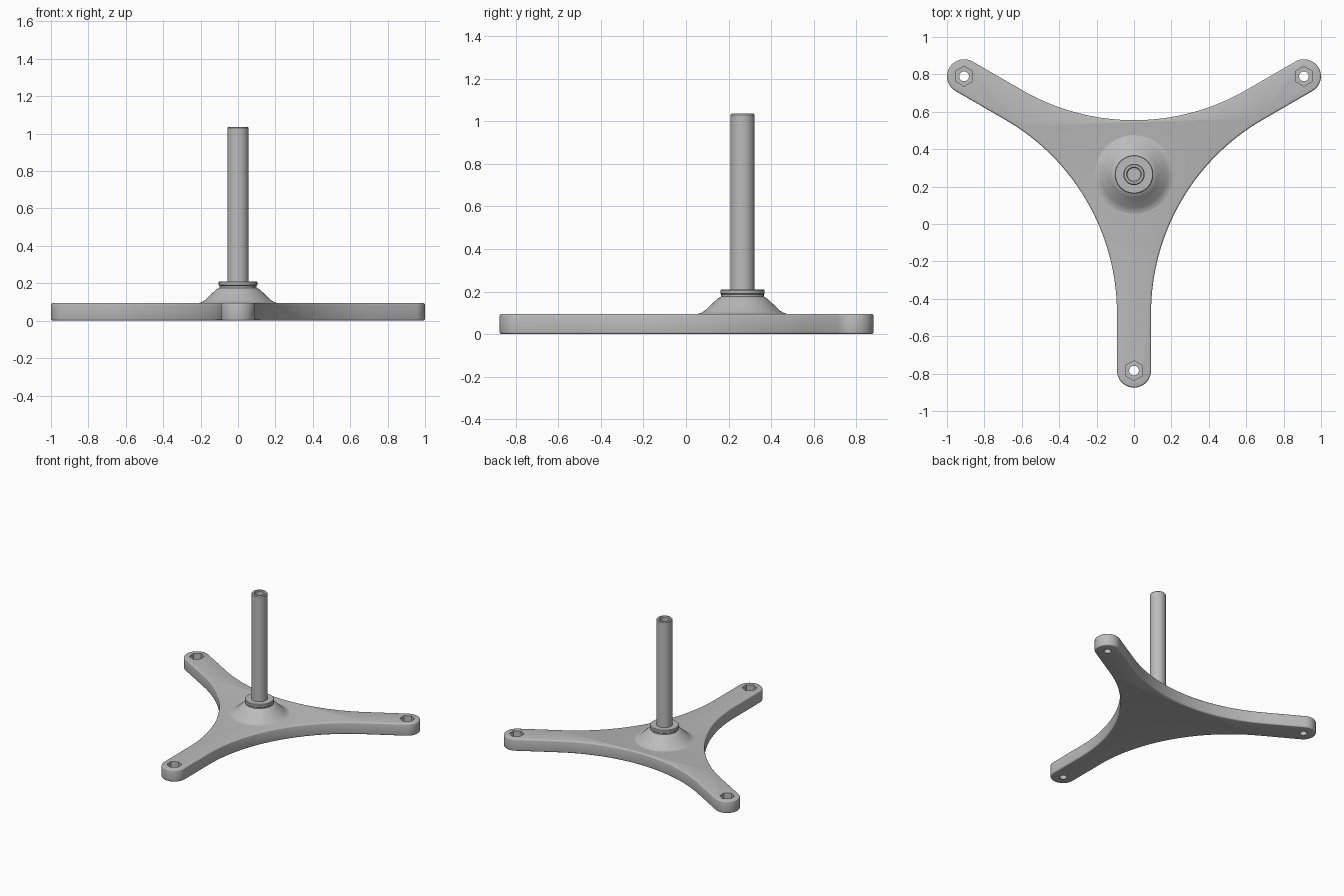
import bpy, bmesh
from math import sin, cos, pi, radians
from mathutils import Matrix, Vector

if "Cube" in bpy.data.objects:
    bpy.data.objects.remove(bpy.data.objects["Cube"])

HUB = Vector((0, 0.265, 0))
REACH, HALF, WAIST, TOP = 1.049, 0.091, 0.29, 0.095
ARMS = [radians(a) for a in (30, 150, 270)]

grey = bpy.data.materials.new("satin grey")
grey.use_nodes = True
grey.diffuse_color = (0.5, 0.5, 0.5, 1)
grey.node_tree.nodes["Principled BSDF"].inputs["Base Color"].default_value = (0.5, 0.5, 0.5, 1)


def finish(name, bm):
    bmesh.ops.recalc_face_normals(bm, faces=bm.faces)
    mesh = bpy.data.meshes.new(name)
    bm.to_mesh(mesh)
    bm.free()
    obj = bpy.data.objects.new(name, mesh)
    bpy.context.collection.objects.link(obj)
    mesh.materials.append(grey)
    return obj


def smooth(obj):
    bpy.ops.object.select_all(action="DESELECT")
    obj.select_set(True)
    bpy.context.view_layer.objects.active = obj
    bpy.ops.object.shade_smooth_by_angle(angle=radians(35))


def lathe(name, profile, steps=64):
    """Spin a closed (radius, z) profile about the hub axis."""
    bm = bmesh.new()
    verts = [bm.verts.new((r, 0, z)) for r, z in profile]
    edges = [bm.edges.new(p) for p in zip(verts, verts[1:])]
    bmesh.ops.spin(bm, geom=verts + edges, cent=(0, 0, 0), axis=(0, 0, 1),
                   angle=2 * pi, steps=steps, use_duplicate=False)
    bmesh.ops.remove_doubles(bm, verts=bm.verts, dist=1e-5)
    obj = finish(name, bm)
    obj.location = HUB
    smooth(obj)
    return obj


# Three-armed base: rounded arm ends joined by tangent concave arcs
fillet = (WAIST * cos(pi / 6) - HALF) / (1 - cos(pi / 6))
outline = []
for a in ARMS:
    tip = HUB + Vector((cos(a), sin(a), 0)) * REACH
    for i in range(25):
        t = a - pi / 2 + pi * i / 24
        outline.append(tip + Vector((cos(t), sin(t), 0)) * HALF)
    mid = a + pi / 3
    centre = HUB + Vector((cos(mid), sin(mid), 0)) * (WAIST + fillet)
    for i in range(33):
        t = mid + pi + pi / 6 - pi / 3 * i / 32
        outline.append(centre + Vector((cos(t), sin(t), 0)) * fillet)

bm = bmesh.new()
face = bm.faces.new([bm.verts.new(p) for p in outline])
ext = bmesh.ops.extrude_face_region(bm, geom=[face])
bmesh.ops.translate(bm, vec=(0, 0, TOP),
                    verts=[v for v in ext["geom"] if isinstance(v, bmesh.types.BMVert)])
base = finish("base", bm)
bevel = base.modifiers.new("rounded rim", "BEVEL")
bevel.width, bevel.segments = 0.01, 3
bevel.limit_method, bevel.angle_limit = "ANGLE", radians(60)


# Bolt holes with hexagonal nut recesses
def cutter(name, sides, radius, low, high, turn):
    bm = bmesh.new()
    for a in ARMS:
        tip = HUB + Vector((cos(a), sin(a), (low + high) / 2)) * 1
        tip.xy = HUB.xy + Vector((cos(a), sin(a))) * REACH
        bmesh.ops.create_cone(bm, cap_ends=True, segments=sides, radius1=radius,
                              radius2=radius, depth=high - low,
                              matrix=Matrix.Translation(tip) @ Matrix.Rotation(turn, 4, "Z"))
    obj = finish(name, bm)
    obj.hide_render = True
    obj.hide_set(True)
    cut = base.modifiers.new(name, "BOOLEAN")
    cut.operation, cut.solver, cut.object = "DIFFERENCE", "EXACT", obj
    return obj


cutters = [cutter("nut_recess_cutter", 6, 0.053, 0.045, 0.2, 0),
           cutter("bolt_hole_cutter", 32, 0.026, -0.1, 0.2, 0)]

# Bake the cuts so that no helper objects remain
bpy.context.view_layer.update()
evaluated = base.evaluated_get(bpy.context.evaluated_depsgraph_get())
base.data = bpy.data.meshes.new_from_object(evaluated)
base.modifiers.clear()
for c in cutters:
    bpy.data.objects.remove(c)
smooth(base)

# Flared hub rising from the base
lathe("hub", [(0, 0.085), (0.21, 0.085), (0.21, 0.095), (0.195, 0.099), (0.178, 0.109),
              (0.125, 0.159), (0.112, 0.17), (0.1, 0.176), (0.1, 0.186), (0, 0.186)])

# Collar ring around the foot of the tube
lathe("collar", [(0.05, 0.186), (0.099, 0.186), (0.103, 0.19), (0.103, 0.206),
                 (0.099, 0.21), (0.05, 0.21), (0.05, 0.186)])

# Hollow upright tube with chamfered rim
lathe("upright_tube", [(0, 0.18), (0.057, 0.18), (0.057, 1.029), (0.052, 1.035),
                       (0.04, 1.035), (0.034, 1.029), (0.034, 0.19), (0, 0.19)])
